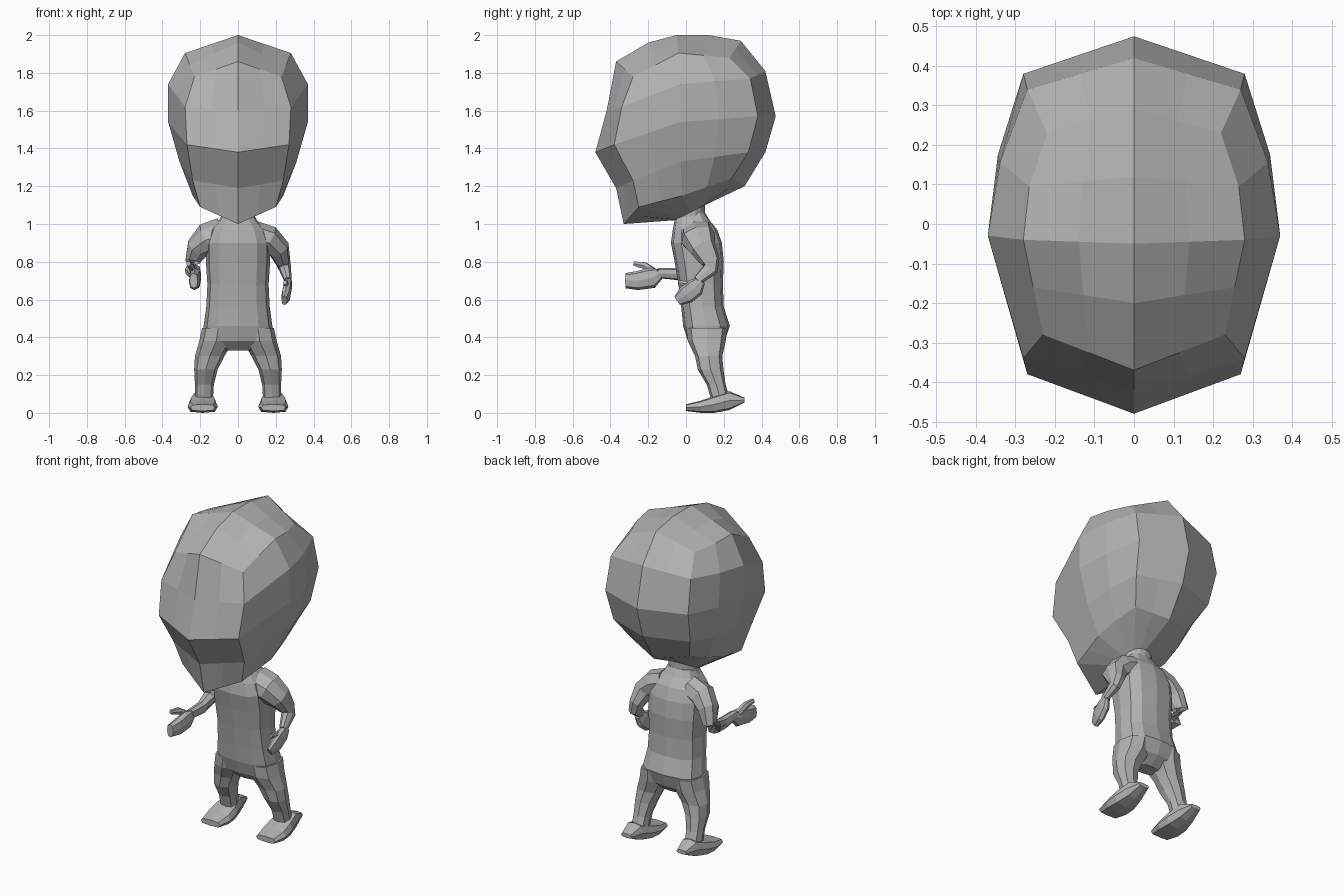
import bpy, bmesh, math
from mathutils import Vector as V

cube = bpy.data.objects.get("Cube")
if cube:
    bpy.data.objects.remove(cube, do_unlink=True)

clay = bpy.data.materials.new("clay_grey")
clay.use_nodes = True
grey = (0.45, 0.45, 0.45, 1)
clay.diffuse_color = grey
clay.node_tree.nodes["Principled BSDF"].inputs["Base Color"].default_value = grey


def ring(center, a, b, sides=8, power=0.8):
    """Rounded-box ring spanned by half-axes a and b."""
    def squash(v):
        return math.copysign(abs(v) ** power, v) if abs(v) > 1e-6 else 0
    points = []
    for i in range(sides):
        t = math.tau * i / sides
        points.append(V(center) + V(a) * squash(math.sin(t)) - V(b) * squash(math.cos(t)))
    return points


def finish(bm, name):
    bmesh.ops.remove_doubles(bm, verts=bm.verts, dist=0.0005)
    bmesh.ops.recalc_face_normals(bm, faces=bm.faces)
    mesh = bpy.data.meshes.new(name)
    bm.to_mesh(mesh)
    bm.free()
    mesh.materials.append(clay)
    obj = bpy.data.objects.new(name, mesh)
    bpy.context.collection.objects.link(obj)
    return obj


def skin(bm, rings, cap_start=True, cap_end=True):
    rows = [[bm.verts.new(p) for p in r] for r in rings]
    for low, high in zip(rows, rows[1:]):
        for i in range(len(low)):
            j = (i + 1) % len(low)
            bm.faces.new((low[i], low[j], high[j], high[i]))
    if cap_start:
        bm.faces.new(rows[0][::-1])
    if cap_end:
        bm.faces.new(rows[-1])
    return rows


def loft(name, rings):
    bm = bmesh.new()
    skin(bm, rings)
    return finish(bm, name)


def tube(name, path, flat, sides=8):
    """Limb along (point, width, depth) stations; flat is the width direction."""
    rings = []
    for i, (p, w, d) in enumerate(path):
        before, after = path[max(i - 1, 0)][0], path[min(i + 1, len(path) - 1)][0]
        along = (V(after) - V(before)).normalized()
        a = V(flat)
        a = (a - along * a.dot(along)).normalized()
        rings.append(ring(p, a * w, along.cross(a) * d, sides))
    return loft(name, rings)


# Head: each row is front centre, front corner, side, back corner, back centre
head_rows = [
    ((0, -.33, 1.0), (.2, -.25, 1.09), (.24, -.02, 1.15), (.19, .24, 1.24), (0, .31, 1.2)),
    ((0, -.37, 1.19), (.24, -.28, 1.23), (.31, -.03, 1.33), (.26, .33, 1.38), (0, .42, 1.38)),
    ((0, -.48, 1.38), (.27, -.38, 1.42), (.37, -.03, 1.54), (.28, .38, 1.57), (0, .475, 1.57)),
    ((0, -.42, 1.6), (.28, -.34, 1.62), (.37, -.03, 1.74), (.27, .34, 1.77), (0, .42, 1.81)),
    ((0, -.37, 1.86), (.23, -.28, 1.78), (.28, -.04, 1.905), (.22, .23, 1.88), (0, .29, 1.97)),
]


def head_ring(keys):
    half = [V(keys[0])]
    for i, (p, q) in enumerate(zip(keys, keys[1:])):
        mid = (V(p) + V(q)) / 2
        if i == 2:
            mid.x *= 1.06
        half += [mid, V(q)]
    return half + [V((-p.x, p.y, p.z)) for p in half[-2:0:-1]]


bm = bmesh.new()
neck = ring((0, .02, 1.06), (.09, 0, 0), (0, .08, .04), 16, 1)
neck_base = [p - V((0, 0, .06)) for p in neck]
rows = skin(bm, [neck_base, neck] + [head_ring(r) for r in head_rows], cap_end=False)

# Crown: a grid bridging the two sides of the top ring
top = rows[-1]
ridge = [bm.verts.new(p) for p in ((0, -.2, 1.96), (0, -.05, 2), (0, .12, 2))]
crown = [[top[14], top[15], top[0], top[1], top[2]]]
for i, c in enumerate(ridge):
    left, right = top[3 + i], top[13 - i]
    mids = [bm.verts.new((s.co + c.co) / 2) for s in (right, left)]
    crown.append([right, mids[0], c, mids[1], left])
crown.append([top[10], top[9], top[8], top[7], top[6]])
for front, back in zip(crown, crown[1:]):
    for i in range(4):
        bm.faces.new((front[i], front[i + 1], back[i + 1], back[i]))
finish(bm, "head")

# Torso: height, half width, front, back
torso = [(.33, .07, .06, .15), (.38, .18, .01, .205), (.46, .182, -.015, .232),
         (.56, .168, -.025, .2), (.68, .162, -.04, .195), (.8, .17, -.06, .2),
         (.9, .17, -.08, .19), (.97, .145, -.07, .165), (1.02, .1, -.06, .125),
         (1.06, .08, -.04, .1)]
loft("torso", [ring((0, (f + b) / 2, z), (w, 0, 0), (0, (b - f) / 2, 0), 12, .75)
               for z, w, f, b in torso])

# Legs and feet
leg = [(.105, .11, .45, .085, .11), (.115, .11, .38, .09, .1), (.15, .12, .3, .078, .072),
       (.17, .13, .23, .062, .068), (.178, .16, .15, .05, .05), (.18, .18, .08, .048, .05)]
foot = [(0, .065, .01, .045), (.08, .08, 0, .065), (.15, .075, 0, .09),
        (.23, .055, .015, .115), (.31, .035, .055, .08)]
for side, s in (("left", 1), ("right", -1)):
    loft(side + "_leg", [ring((s * x, y, z), (w, 0, 0), (0, d, 0))
                         for x, y, z, w, d in leg])
    loft(side + "_foot", [ring((s * .187, y, (lo + hi) / 2), (w, 0, 0),
                               (0, 0, (hi - lo) / 2), 8, .6)
                          for y, w, lo, hi in foot])

# Left arm, bent with the hand by the hip
tube("left_arm", [((.08, .06, .95), .09, .07), ((.16, .065, .92), .09, .075),
                  ((.215, .09, .87), .07, .06), ((.238, .13, .8), .05, .04),
                  ((.25, .13, .76), .042, .032), ((.265, .06, .7), .025, .02)], (0, 1, .2))
tube("left_hand", [((.268, .08, .7), .025, .018), ((.262, .05, .665), .05, .024),
                   ((.255, 0, .625), .05, .024), ((.245, -.045, .595), .028, .015)], (0, .6, -.8))
tube("left_thumb", [((.258, .03, .68), .02, .014), ((.25, -.04, .69), .012, .01)], (0, 0, 1), 6)

# Right arm, held forward with the thumb up
tube("right_arm", [((-.08, .06, .95), .09, .07), ((-.16, .065, .92), .09, .075),
                   ((-.215, .09, .87), .07, .06), ((-.24, .11, .8), .05, .04),
                   ((-.24, .07, .755), .038, .042), ((-.225, -.03, .735), .034, .03),
                   ((-.22, -.15, .74), .026, .025)], (0, .7, .7))
tube("right_hand", [((-.22, -.14, .735), .03, .022), ((-.225, -.18, .715), .055, .03),
                    ((-.23, -.26, .7), .05, .03), ((-.235, -.32, .7), .04, .022)], (0, 0, 1))
tube("right_thumb", [((-.235, -.17, .745), .022, .018), ((-.25, -.22, .78), .02, .018),
                     ((-.262, -.275, .79), .013, .012)], (0, 0, 1), 6)
